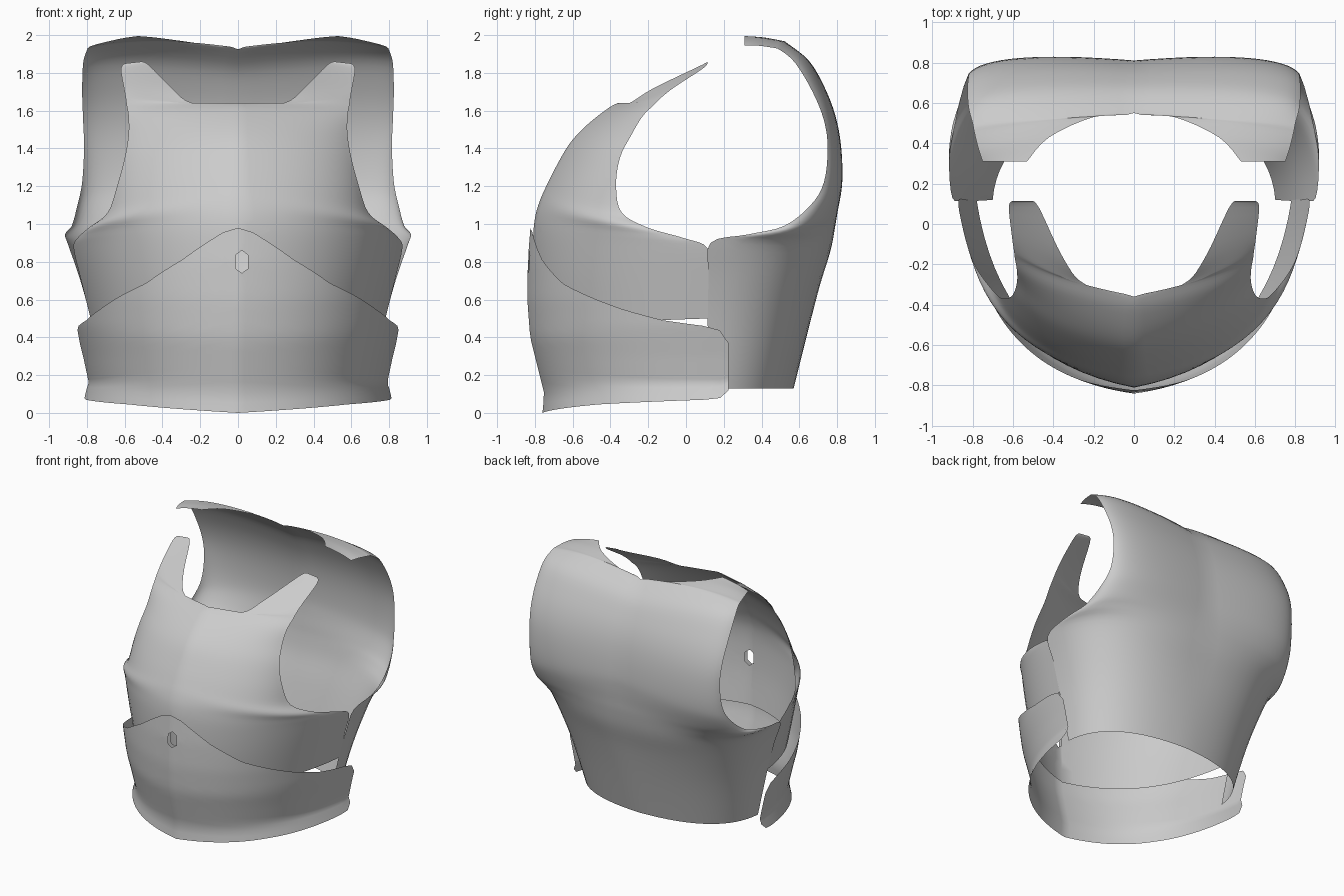
import bpy, bmesh, math
from mathutils import Vector

if "Cube" in bpy.data.objects:
    bpy.data.objects.remove(bpy.data.objects["Cube"])

COLS, SUB = 16, 4


def catmull(rows, sub):
    """Smoothly resample a list of number rows."""
    out = []
    for i in range(len(rows) - 1):
        a, b, c, d = (rows[max(0, min(len(rows) - 1, i + j))] for j in (-1, 0, 1, 2))
        for s in range(sub):
            t = s / sub
            out.append([0.5 * (2*q + (r - p)*t + (2*p - 5*q + 4*r - u)*t*t
                               + (3*q - p - 3*r + u)*t**3) for p, q, r, u in zip(a, b, c, d)])
    out.append(list(rows[-1]))
    return out


def section(start, end, k, bulge=0.0):
    """Quadratic cross-section from the centre (or neck) to the outer edge."""
    p, e = Vector(start), Vector(end)
    phi = max(0, min(1, (p.z - 1.2) / 0.75)) * math.pi / 2
    c = Vector((p.x + (e.x - p.x) * k, p.y + (e.y - p.y) * (1 - k), (p.z + e.z) / 2))
    c += Vector((0, math.cos(phi), math.sin(phi))) * bulge
    return lambda t: p * (1 - t)**2 + c * (2 * t * (1 - t)) + e * t * t


def lookup(table, t):
    for (a, va), (b, vb) in zip(table, table[1:]):
        if t <= b:
            return va + (vb - va) * (t - a) / (b - a)
    return table[-1][1]


def punch(bm, cx, cz, w, h):
    """Cut an elongated hexagonal hole through the front of a plate."""
    pts = [(cx - w, cz - h*.6), (cx, cz - h), (cx + w, cz - h*.6),
           (cx + w, cz + h*.6), (cx, cz + h), (cx - w, cz + h*.6)]
    planes = []
    for (x0, z0), (x1, z1) in zip(pts, pts[1:] + pts[:1]):
        planes.append((Vector((x0, 0, z0)), Vector((z1 - z0, 0, x0 - x1))))

    def near(f):
        c = f.calc_center_median()
        return abs(c.x - cx) < .15 and abs(c.z - cz) < .2 and c.y < -.5
    for co, no in planes:
        fs = [f for f in bm.faces if near(f)]
        geom = fs + list({e for f in fs for e in f.edges}) + list({v for f in fs for v in f.verts})
        bmesh.ops.bisect_plane(bm, geom=geom, plane_co=co, plane_no=no)
    inside = [f for f in bm.faces if near(f) and
              all((f.calc_center_median() - co).dot(no) < 0 for co, no in planes)]
    bmesh.ops.delete(bm, geom=inside, context='FACES')


def plate(name, grid, hole=False):
    """Make a mirrored sheet from a half grid of points."""
    bm = bmesh.new()
    for sign in (1, -1):
        vs = [[bm.verts.new((sign * max(0, p.x), p.y, p.z)) for p in row] for row in grid]
        for a, b in zip(vs, vs[1:]):
            for j in range(len(a) - 1):
                q = (a[j], a[j + 1], b[j + 1], b[j])
                bm.faces.new(q if sign > 0 else q[::-1])
    bmesh.ops.remove_doubles(bm, verts=bm.verts, dist=1e-4)
    if hole:
        punch(bm, 0.02, 0.80, 0.033, 0.06)
    bmesh.ops.recalc_face_normals(bm, faces=bm.faces)
    me = bpy.data.meshes.new(name)
    bm.to_mesh(me)
    bm.free()
    ob = bpy.data.objects.new(name, me)
    bpy.context.collection.objects.link(ob)
    bpy.ops.object.select_all(action='DESELECT')
    ob.select_set(True)
    bpy.context.view_layer.objects.active = ob
    bpy.ops.object.shade_smooth_by_angle(angle=math.radians(40))
    return ob


def loft(rows):
    grid = []
    for r in catmull(rows, SUB):
        s = section(r[0:3], r[3:6], r[6], r[7] if len(r) > 7 else 0)
        grid.append([s(j / COLS) for j in range(COLS + 1)])
    return grid


# Breastplate: start xyz, edge xyz, fullness
breast = [
    (0, -.78, .45, .78, .12, .50, .85),
    (0, -.805, .70, .83, .12, .70, .85),
    (0, -.81, .90, .87, .115, .87, .85),
    (0, -.80, 1.03, .85, -.01, .925, .84),
    (0, -.775, 1.12, .79, -.20, .98, .83),
    (0, -.74, 1.20, .69, -.34, 1.06, .80),
    (0, -.69, 1.30, .64, -.37, 1.20, .76),
    (0, -.62, 1.42, .60, -.35, 1.35, .72),
    (0, -.54, 1.51, .58, -.29, 1.47, .70),
    (0, -.43, 1.60, .58, -.23, 1.57, .68),
    (0, -.36, 1.64, .59, -.17, 1.63, .65),
    (.24, -.30, 1.64, .595, -.13, 1.67, .6),
    (.35, -.17, 1.72, .605, -.06, 1.725, .5),
    (.47, .08, 1.84, .62, .085, 1.82, .5),
    (.51, .115, 1.86, .60, .115, 1.85, .5),
]
plate("breastplate", loft(breast), hole=True)

# Backplate: start xyz, edge xyz, fullness, outward bulge
back = [
    (0, .57, .13, .70, .12, .13, .95, 0),
    (0, .65, .45, .775, .115, .48, 1.0, 0),
    (0, .71, .68, .84, .12, .72, 1.03, .01),
    (0, .76, .85, .90, .13, .90, 1.05, .02),
    (0, .785, .98, .915, .33, .945, 1.03, .03),
    (0, .795, 1.07, .88, .52, .99, 1.0, .05),
    (0, .805, 1.17, .85, .66, 1.10, .95, .07),
    (0, .81, 1.27, .825, .73, 1.22, .9, .07),
    (0, .80, 1.42, .815, .75, 1.40, .87, .07),
    (0, .775, 1.56, .82, .73, 1.55, .85, .07),
    (0, .73, 1.69, .825, .67, 1.70, .85, .07),
    (0, .66, 1.82, .82, .58, 1.85, .85, .07),
    (0, .55, 1.925, .80, .50, 1.92, .7, .07),
    (.20, .53, 1.955, .79, .45, 1.935, .6, .05),
    (.42, .43, 1.985, .77, .37, 1.945, .6, .025),
    (.53, .31, 1.995, .75, .31, 1.945, .6, .01),
]
plate("backplate", loft(back))

# Belly plate: vertical profiles, then top and bottom trim along the wrap
front_y = [(0, -.76), (.1, -.75), (.2, -.775), (.4, -.825), (.6, -.84), (.8, -.838), (1, -.822)]
side_x = [(0, .84), (.07, .82), (.16, .79), (.3, .82), (.46, .86), (.7, .90), (1, .92)]
top_z = [(0, .98), (.05, .955), (.2, .81), (.36, .685), (.5, .62), (.65, .55),
         (.8, .49), (.93, .46), (.98, .435), (1, .37)]
low_z = [(0, 0), (.5, .045), (.93, .07), (.98, .08), (1, .12)]
belly = []
WRAP, RISE = 40, 18
for i in range(RISE + 1):
    row = []
    for j in range(WRAP + 1):
        t = j / WRAP
        lo, hi = lookup(low_z, t), lookup(top_z, t)
        z = lo + (hi - lo) * i / RISE
        p = section((0, lookup(front_y, z), z), (lookup(side_x, z), .225, z), .9)(t)
        row.append(p)
    belly.append(row)
plate("belly_plate", belly, hole=True)
